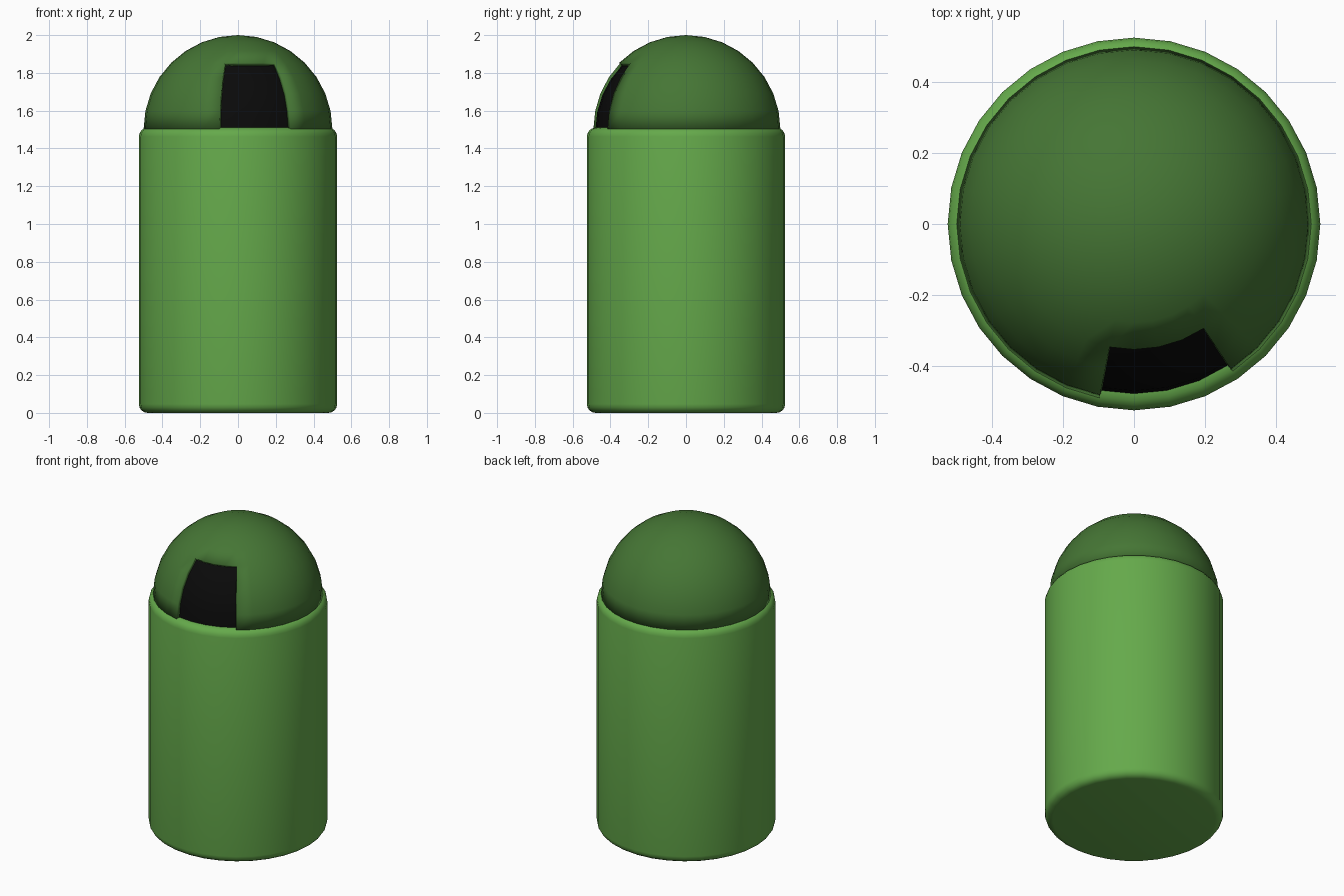
import bpy, bmesh
from math import sin, cos, pi, radians

if "Cube" in bpy.data.objects:
    bpy.data.objects.remove(bpy.data.objects["Cube"])

SIDES = 32
STEP = 2 * pi / SIDES


def material(name, rgb):
    m = bpy.data.materials.new(name)
    m.diffuse_color = (*rgb, 1)
    m.use_nodes = True
    m.node_tree.nodes["Principled BSDF"].inputs["Base Color"].default_value = m.diffuse_color
    return m


def lathe(name, profile, mat, hole=()):
    """Spin a bottom-to-top (radius, z) profile; hole lists (ring, side) faces to leave out."""
    bm = bmesh.new()
    rings = [[bm.verts.new((r * sin(i * STEP), -r * cos(i * STEP), z))
              for i in range(SIDES)] for r, z in profile]
    for j, (low, high) in enumerate(zip(rings, rings[1:])):
        for i in range(SIDES):
            if (j, i) not in hole:
                k = (i + 1) % SIDES
                bm.faces.new((low[i], low[k], high[k], high[i]))
    bmesh.ops.remove_doubles(bm, verts=bm.verts, dist=1e-5)
    mesh = bpy.data.meshes.new(name)
    bm.to_mesh(mesh)
    bm.free()
    mesh.materials.append(mat)
    obj = bpy.data.objects.new(name, mesh)
    bpy.context.collection.objects.link(obj)
    bpy.ops.object.select_all(action='DESELECT')
    obj.select_set(True)
    bpy.context.view_layer.objects.active = obj
    bpy.ops.object.shade_smooth_by_angle(angle=radians(35))
    return obj


def dome_profile(radius, base):
    return [(radius * cos(a * pi / 16), base + radius * sin(a * pi / 16)) for a in range(8)] \
        + [(0, base + radius)]


body_green = material("body_green", (0.13, 0.40, 0.07))
lid_green = material("lid_green", (0.06, 0.18, 0.035))
black = material("black", (0.003, 0.003, 0.003))

# Bin body with rounded top and bottom rims
R, H, B = 0.525, 1.51, 0.047
arc = [a * pi / 8 for a in range(5)]
bottom = [(R - B + B * sin(a), B - B * cos(a)) for a in arc]
top = [(R - B + B * cos(a), H - B + B * sin(a)) for a in arc]
lathe("bin_body", [(0, 0)] + bottom + top + [(0, H)], body_green)

# Domed lid shell with the waste opening, four sides wide and four rings high
opening = {(j, i % SIDES) for j in range(4) for i in range(-1, 3)}
lid = lathe("dome_lid", dome_profile(0.5, 1.5), lid_green, opening)
shell = lid.modifiers.new("shell", 'SOLIDIFY')
shell.thickness = 0.022
shell.offset = -1

# Black liner seen through the opening
lathe("opening_liner", dome_profile(0.479, 1.5), black)
